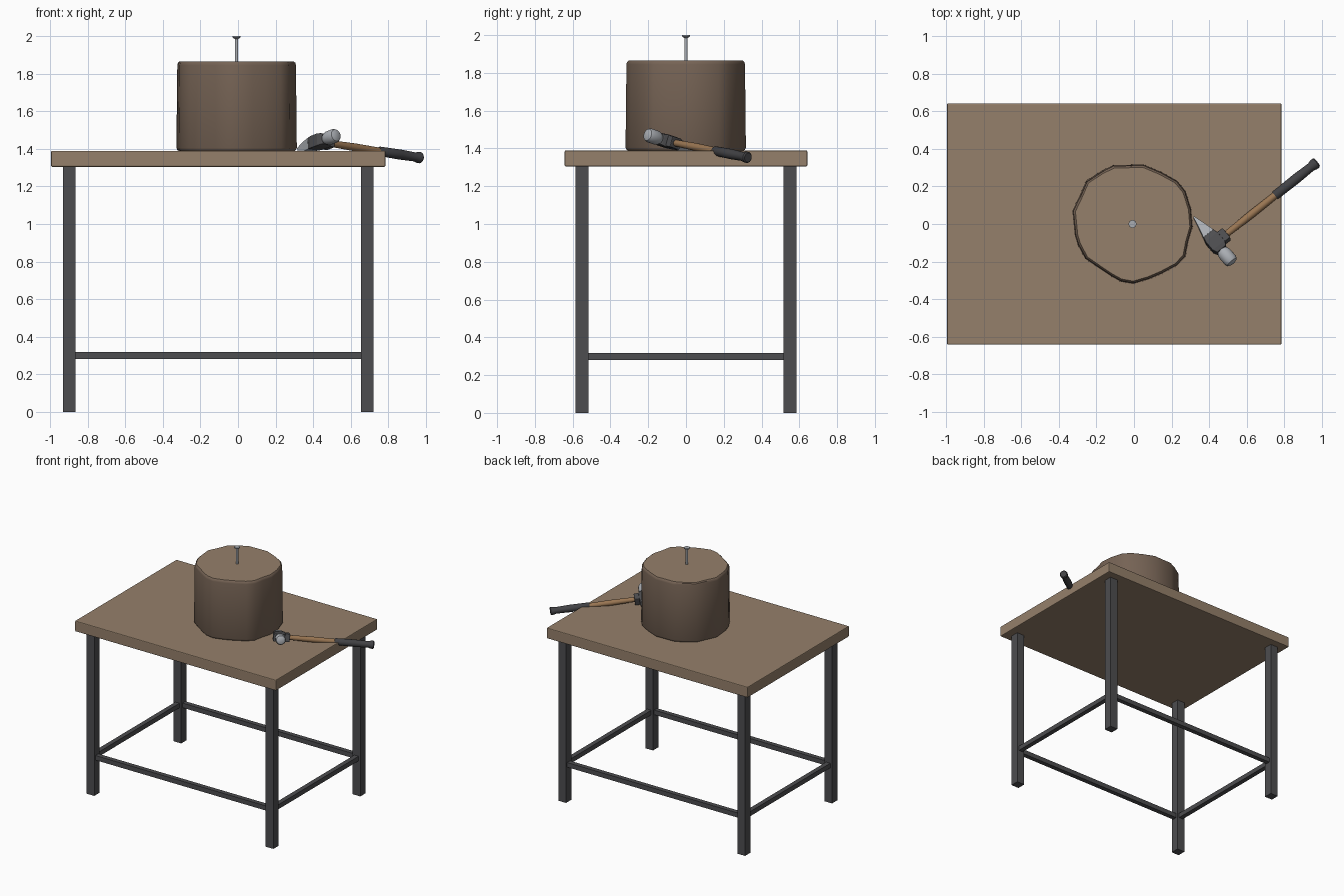
import bpy, bmesh, math
from mathutils import Vector, Matrix

cube = bpy.data.objects.get("Cube")
if cube:
    bpy.data.objects.remove(cube, do_unlink=True)


def material(name, rgb):
    m = bpy.data.materials.new(name)
    m.use_nodes = True
    m.diffuse_color = (*rgb, 1)
    m.node_tree.nodes["Principled BSDF"].inputs["Base Color"].default_value = (*rgb, 1)
    return m


WOOD = material("table wood", (0.30, 0.215, 0.145))
BARK = material("bark", (0.18, 0.125, 0.09))
IRON = material("dark iron", (0.075, 0.075, 0.08))
STEEL = material("bright steel", (0.40, 0.42, 0.45))
HANDLE = material("handle wood", (0.32, 0.18, 0.085))
RUBBER = material("black rubber", (0.055, 0.055, 0.06))


def finish(name, bm, mats, matrix=None, smooth=False, bevel=0):
    bmesh.ops.recalc_face_normals(bm, faces=bm.faces[:])
    me = bpy.data.meshes.new(name)
    bm.to_mesh(me)
    bm.free()
    ob = bpy.data.objects.new(name, me)
    bpy.context.collection.objects.link(ob)
    for m in mats:
        me.materials.append(m)
    if matrix:
        ob.matrix_world = matrix
    if bevel:
        mod = ob.modifiers.new("soft edges", 'BEVEL')
        mod.width, mod.segments = bevel, 2
    if smooth:
        bpy.ops.object.select_all(action='DESELECT')
        ob.select_set(True)
        bpy.context.view_layer.objects.active = ob
        bpy.ops.object.shade_smooth_by_angle(angle=math.radians(35))
    return ob


def loft(name, rings, mats, **kw):
    """Skin a list of closed rings and cap both ends."""
    bm = bmesh.new()
    loops = [[bm.verts.new(p) for p in ring] for ring in rings]
    n = len(loops[0])
    for a, b in zip(loops, loops[1:]):
        for i in range(n):
            bm.faces.new((a[i], a[(i + 1) % n], b[(i + 1) % n], b[i]))
    bm.faces.new(loops[0])
    bm.faces.new(loops[-1])
    return finish(name, bm, mats, **kw)


def tube(name, stations, mat, matrix, sides=20):
    """Turned part along local z from (height, radius) pairs."""
    ang = [2 * math.pi * i / sides for i in range(sides)]
    rings = [[(r * math.cos(a), r * math.sin(a), t) for a in ang] for t, r in stations]
    return loft(name, rings, [mat], matrix=matrix, smooth=True)


def wedge(name, stations, mat, matrix=None, bevel=0):
    """Rectangular section along local x from (x, half_y, half_z)."""
    rings = [[(x, -y, -z), (x, y, -z), (x, y, z), (x, -y, z)] for x, y, z in stations]
    return loft(name, rings, [mat], matrix=matrix, bevel=bevel)


def box(name, centre, size, mat, bevel=0):
    x, y, z = (s / 2 for s in size)
    return wedge(name, [(-x, y, z), (x, y, z)], mat, Matrix.Translation(centre), bevel)


# Table: top, four legs and a ring of rails
CX, LX, LY = -0.105, 0.793, 0.55
box("table_top", (CX, 0, 1.347), (1.78, 1.284, 0.085), WOOD, 0.006)
for sx, side in ((-1, "right"), (1, "left")):
    for sy, end in ((-1, "front"), (1, "back")):
        box(f"{end}_{side}_leg", (CX + sx * LX, sy * LY, 0.6525), (0.068, 0.068, 1.305), IRON)
    box(f"{side}_rail", (CX + sx * LX, 0, 0.299), (0.037, 2 * LY - 0.06, 0.037), IRON)
for sy, end in ((-1, "front"), (1, "back")):
    box(f"{end}_rail", (CX, sy * LY, 0.299), (2 * LX - 0.06, 0.037, 0.037), IRON)

# Log block: irregular outline with rounded rims
outline = [(.05, .317), (-.11, .313), (-.17, .285), (-.255, .23), (-.29, .15), (-.328, .07),
           (-.315, -.06), (-.3, -.11), (-.26, -.185), (-.195, -.23), (-.12, -.28), (-.07, -.308),
           (-.005, -.32), (.08, -.295), (.15, -.265), (.23, -.222), (.275, -.175), (.29, -.095),
           (.313, -.015), (.305, .08), (.275, .175), (.23, .23), (.145, .277)]
levels = [(1.389, .965), (1.394, .985), (1.405, 1.0), (1.845, .985), (1.858, .975), (1.865, .95)]
log = loft("log_block", [[(x * s, y * s, z) for x, y in outline] for z, s in levels],
           [BARK, WOOD], smooth=True)
for f in log.data.polygons:
    if abs(f.normal.z) > 0.9:
        f.material_index = 1

# Nail standing in the log
tube("nail", [(1.80, .009), (1.985, .009), (1.992, .021), (2.0, .021)], STEEL,
     Matrix.Translation((-0.008, 0, 0)), 16)

# Hammer frame: x along the head, y along the handle
v = Vector((0.783, 0.622, -0.125)).normalized()
u = Vector((0.60, -0.76, 0.25))
u = (u - v * u.dot(v)).normalized()
w = u.cross(v)
frame = Matrix((u, v, w)).transposed().to_4x4()
frame.translation = (0.434, -0.10, 1.438)
along_handle = frame @ Matrix.Rotation(-math.pi / 2, 4, 'X')
along_head = frame @ Matrix.Rotation(math.pi / 2, 4, 'Y')

wedge("hammer_head", [(-.06, .034, .03), (-.03, .042, .034), (.03, .042, .034), (.055, .03, .03)],
      IRON, frame, 0.005)
wedge("hammer_collar", [(-.034, .022, .03), (.034, .022, .03)], IRON,
      frame @ Matrix.Translation((0, .055, 0)), 0.005)
tube("hammer_face", [(.05, .026), (.065, .034), (.08, .038), (.125, .038), (.14, .032), (.147, .016)],
     STEEL, along_head)
wedge("hammer_peen", [(-.058, .034, .03), (-.12, .018, .026), (-.185, .003, .012)], STEEL, frame)
tube("hammer_handle", [(0, .018), (.1, .018), (.25, .021), (.43, .019)], HANDLE, along_handle)
tube("hammer_grip", [(.405, .021), (.412, .025), (.55, .027), (.655, .024), (.67, .029),
                     (.688, .030), (.695, .024)], RUBBER, along_handle)
